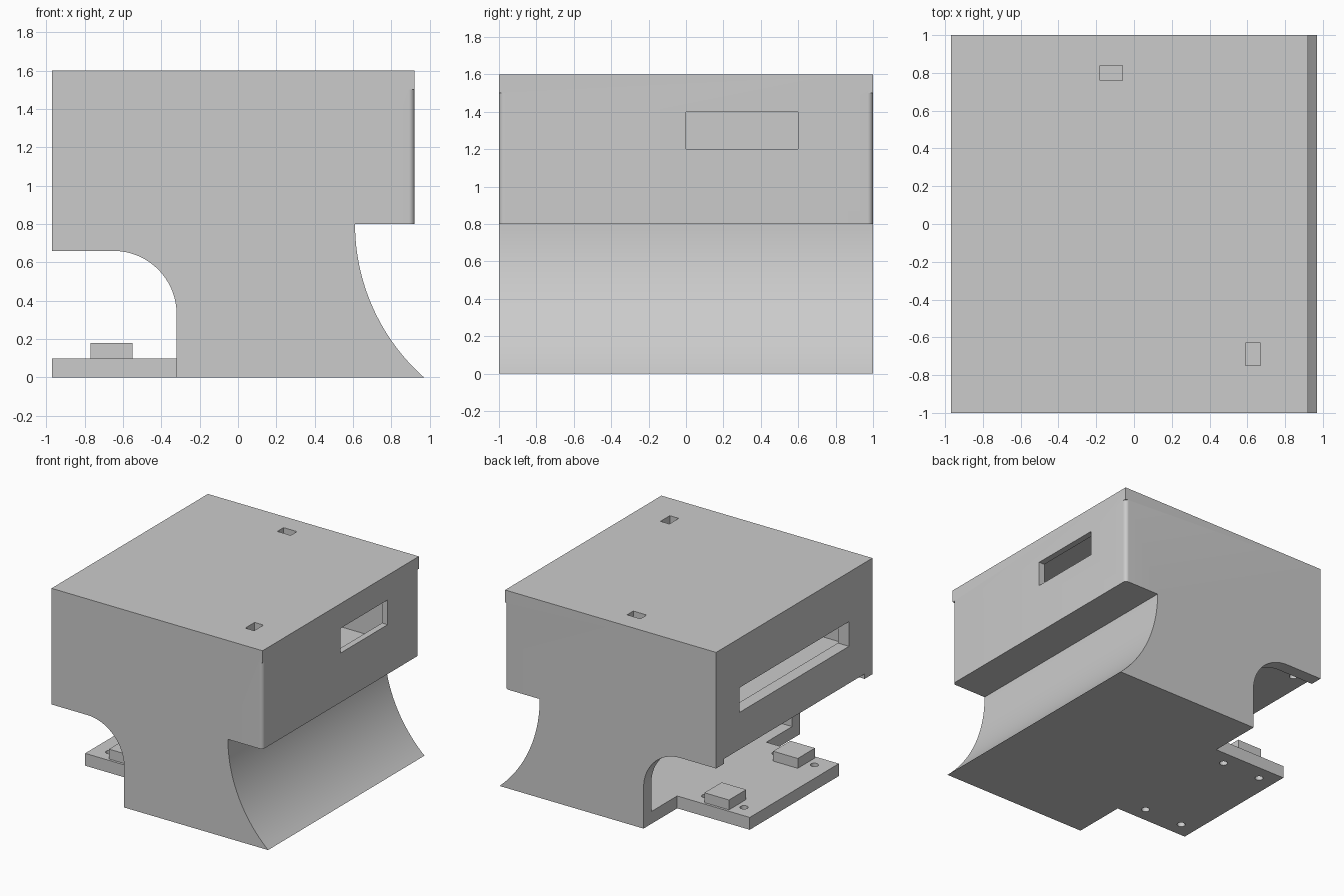
import bpy, bmesh, math
from mathutils import Vector

cube = bpy.data.objects.get("Cube")
if cube:
    bpy.data.objects.remove(cube, do_unlink=True)

grey = bpy.data.materials.new("plain_grey")
grey.use_nodes = True
grey.diffuse_color = (0.6, 0.6, 0.6, 1)
grey.node_tree.nodes["Principled BSDF"].inputs["Base Color"].default_value = (0.6, 0.6, 0.6, 1)


def prism(name, points, axis, lo, hi):
    """Extrude a flat outline along y (points are x,z) or z (points are x,y)."""
    place = (lambda a, b: (a, lo, b)) if axis == "y" else (lambda a, b: (a, b, lo))
    depth = Vector((0, hi - lo, 0)) if axis == "y" else Vector((0, 0, hi - lo))
    bm = bmesh.new()
    face = bm.faces.new([bm.verts.new(place(a, b)) for a, b in points])
    grown = bmesh.ops.extrude_face_region(bm, geom=[face])
    moved = [v for v in grown["geom"] if isinstance(v, bmesh.types.BMVert)]
    bmesh.ops.translate(bm, verts=moved, vec=depth)
    bmesh.ops.recalc_face_normals(bm, faces=bm.faces)
    mesh = bpy.data.meshes.new(name)
    bm.to_mesh(mesh)
    bm.free()
    mesh.materials.append(grey)
    obj = bpy.data.objects.new(name, mesh)
    bpy.context.collection.objects.link(obj)
    return obj


def box(name, x, y, z):
    return prism(name, [(x[0], y[0]), (x[1], y[0]), (x[1], y[1]), (x[0], y[1])], "z", *z)


def arc(cx, cy, r, start, end, steps=24):
    angles = [math.radians(start + (end - start) * i / steps) for i in range(steps + 1)]
    return [(cx + r * math.cos(a), cy + r * math.sin(a)) for a in angles]


def rod(name, x, y, z, r=0.03):
    return prism(name, arc(x, y, r, 0, 345, 23), "z", *z)


def carve(obj, cutters):
    """Subtract every cutter, keep the result and discard the cutters."""
    for c in cutters:
        c.hide_render = True
        mod = obj.modifiers.new("cut", "BOOLEAN")
        mod.operation = "DIFFERENCE"
        mod.solver = "EXACT"
        mod.object = c
    bpy.context.view_layer.update()
    graph = bpy.context.evaluated_depsgraph_get()
    mesh = bpy.data.meshes.new_from_object(obj.evaluated_get(graph))
    obj.modifiers.clear()
    obj.data = mesh
    for c in cutters:
        bpy.data.objects.remove(c, do_unlink=True)


def smooth(obj):
    bpy.ops.object.select_all(action="DESELECT")
    obj.select_set(True)
    bpy.context.view_layer.objects.active = obj
    bpy.ops.object.shade_smooth_by_angle(angle=math.radians(30))


# Housing outline: arched recess on one side, concave flare on the other
ramp_r = 1.069
ramp_x = 0.61 + ramp_r
toe = 180 + math.degrees(math.asin(0.8 / ramp_r))
outline = [(-0.97, 1.6), (-0.97, 0.66)]
outline += arc(-0.65, 0.33, 0.33, 90, 0)
outline += [(-0.32, 0)]
outline += arc(ramp_x, 0.8, ramp_r, toe, 180)
outline += [(0.92, 0.8), (0.92, 1.6)]
housing = prism("housing", outline, "y", -1, 1)

# Lower chamber, open to the recess, follows the flare
inner_r = ramp_r + 0.1
low = 180 + math.degrees(math.asin(0.7 / inner_r))
high = 180 + math.degrees(math.asin(0.1 / inner_r))
chamber = [(-1.1, 0.7), (-1.1, 0.1)] + arc(ramp_x, 0.8, inner_r, low, high)
cutters = [prism("lower_chamber", chamber, "y", -0.9, 0.9)]

# Upper chamber, side slots and roof openings
cutters += [
    box("upper_chamber", (-0.87, 0.87), (-0.9, 0.9), (0.9, 1.5)),
    box("left_slot", (-1.1, -0.8), (-0.7, 0.7), (1.0, 1.2)),
    box("right_slot", (0.8, 1.1), (0, 0.6), (1.2, 1.4)),
    box("rear_roof_hole", (-0.18, -0.06), (0.76, 0.84), (1.4, 1.7)),
    box("front_roof_hole", (0.59, 0.67), (-0.75, -0.63), (1.4, 1.7)),
]

# Rounded upright corners below the roof edge, and screw holes under the shelf
r = 0.03
for s in (-1, 1):
    corner = arc(0.92 - r, 1 - r, r, 0, 90, 10) + [(0.92 - r, 1.02), (0.94, 1.02), (0.94, 1 - r)]
    cutters.append(prism("corner_round", [(x, s * y) for x, y in corner], "z", 0.78, 1.5))
    cutters.append(rod("shelf_hole", -0.84, s * 0.84, (0.6, 0.85)))
carve(housing, cutters)
smooth(housing)

# Base tray with four screw holes and two raised blocks
tray = box("base_tray", (-0.97, -0.32), (-0.57, 0.57), (0, 0.1))
carve(tray, [rod("tray_hole", x, y, (-0.1, 0.2)) for x in (-0.835, -0.49) for y in (-0.45, 0.45)])
smooth(tray)
box("rear_block", (-0.77, -0.55), (0.33, 0.55), (0.1, 0.18))
box("front_block", (-0.77, -0.55), (-0.55, -0.33), (0.1, 0.18))
